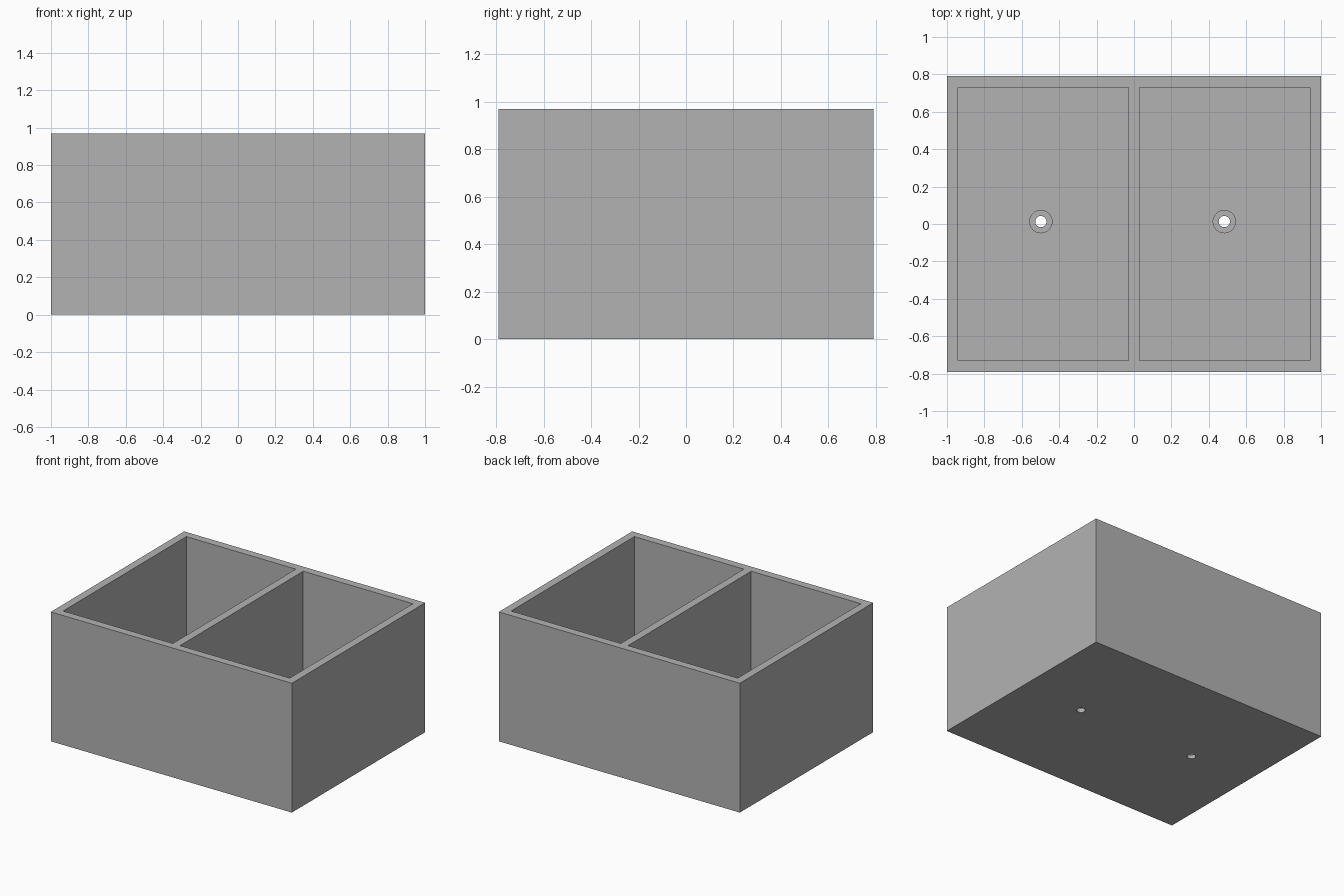
import bpy

if "Cube" in bpy.data.objects:
    bpy.data.objects.remove(bpy.data.objects["Cube"], do_unlink=True)

WIDTH, DEPTH, HEIGHT = 2.0, 1.58, 0.97
WALL = 0.06
FLOOR = 0.06
HOLE_Y = 0.013

# Single grey material
grey = bpy.data.materials.new("light grey")
grey.use_nodes = True
colour = (0.45, 0.45, 0.45, 1)
grey.diffuse_color = colour
grey.node_tree.nodes["Principled BSDF"].inputs["Base Color"].default_value = colour


def box(name, size, location):
    bpy.ops.mesh.primitive_cube_add(size=1, location=location)
    ob = bpy.context.object
    ob.name = name
    ob.scale = size
    bpy.ops.object.transform_apply(location=False, rotation=False, scale=True)
    ob.data.materials.append(grey)
    return ob


def cylinder(name, radius, bottom, top, x):
    bpy.ops.mesh.primitive_cylinder_add(vertices=32, radius=radius, depth=top - bottom,
                                        location=(x, HOLE_Y, (bottom + top) / 2))
    ob = bpy.context.object
    ob.name = name
    ob.data.materials.append(grey)
    return ob


# Outer block
planter = box("planter_box", (WIDTH, DEPTH, HEIGHT), (0, 0, HEIGHT / 2))

# Two compartments, each with a recessed drain hole
cell_width = (WIDTH - 3 * WALL) / 2
cell_x = (cell_width + WALL) / 2
cutters = []
for side, sign, hole_x in (("right", -1, -0.498), ("left", 1, 0.483)):
    cutters += [
        box(side + "_compartment_cutter", (cell_width, DEPTH - 2 * WALL, HEIGHT),
            (sign * cell_x, 0, FLOOR + HEIGHT / 2)),
        cylinder(side + "_recess_cutter", 0.06, FLOOR / 2, FLOOR + 0.1, hole_x),
        cylinder(side + "_drain_cutter", 0.03, -0.1, FLOOR + 0.2, hole_x),
    ]

for cutter in cutters:
    cutter.hide_render = True
    cutter.hide_set(True)
    cut = planter.modifiers.new(cutter.name, "BOOLEAN")
    cut.operation = "DIFFERENCE"
    cut.solver = "EXACT"
    cut.object = cutter

# Bake the cuts and discard the cutters
bpy.context.view_layer.objects.active = planter
planter.select_set(True)
for cut in list(planter.modifiers):
    bpy.ops.object.modifier_apply(modifier=cut.name)
for cutter in cutters:
    bpy.data.objects.remove(cutter, do_unlink=True)

# Smooth drain walls, sharp edges elsewhere
bpy.ops.object.shade_smooth_by_angle(angle=0.5)
